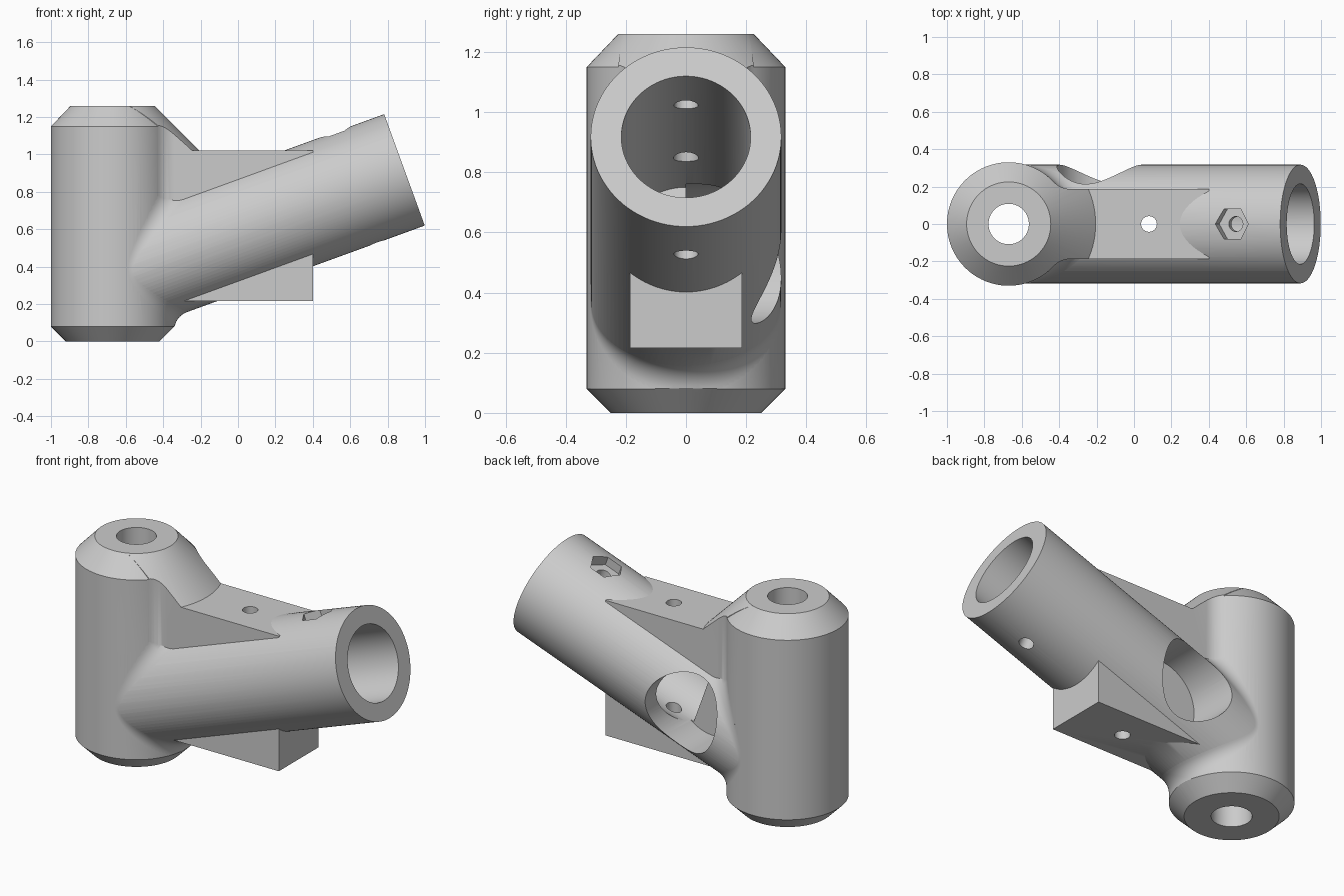
import bpy, bmesh, math
from mathutils import Vector, Matrix

if "Cube" in bpy.data.objects:
    bpy.data.objects.remove(bpy.data.objects["Cube"])

POST_X, POST_R, TUBE_R, BORE_R = -0.67, 0.33, 0.317, 0.215
TILT = math.radians(20)
AXIS = Vector((math.cos(TILT), 0, math.sin(TILT)))
NORMAL = Vector((-math.sin(TILT), 0, math.cos(TILT)))
TUBE_END = Vector((0.89, 0, 0.9175))

grey = bpy.data.materials.new("plain_grey")
grey.use_nodes = True
grey.diffuse_color = (0.6, 0.6, 0.6, 1)
grey.node_tree.nodes["Principled BSDF"].inputs["Base Color"].default_value = (0.6, 0.6, 0.6, 1)


def make(name, bm):
    bmesh.ops.recalc_face_normals(bm, faces=bm.faces)
    mesh = bpy.data.meshes.new(name)
    bm.to_mesh(mesh)
    bm.free()
    mesh.materials.append(grey)
    obj = bpy.data.objects.new(name, mesh)
    bpy.context.collection.objects.link(obj)
    return obj


def rod(name, start, end, radius, sides=96):
    """Cylinder or prism between two points."""
    start, end = Vector(start), Vector(end)
    bm = bmesh.new()
    turn = (end - start).to_track_quat('Z', 'Y').to_matrix().to_4x4()
    bmesh.ops.create_cone(bm, cap_ends=True, segments=sides, radius1=radius, radius2=radius,
                          depth=(end - start).length,
                          matrix=Matrix.Translation((start + end) / 2) @ turn)
    return make(name, bm)


def lathe(name, profile, sides=96):
    """Solid of revolution round the post axis."""
    bm = bmesh.new()
    rings = []
    for r, z in profile:
        rings.append([bm.verts.new((POST_X + r * math.cos(math.tau * i / sides),
                                    r * math.sin(math.tau * i / sides), z)) for i in range(sides)])
    for low, high in zip(rings, rings[1:]):
        for i in range(sides):
            j = (i + 1) % sides
            bm.faces.new((low[i], low[j], high[j], high[i]))
    bm.faces.new(rings[0])
    bm.faces.new(rings[-1])
    return make(name, bm)


def boolean(obj, other, operation):
    mod = obj.modifiers.new(operation, 'BOOLEAN')
    mod.operation, mod.object, mod.solver = operation, other, 'EXACT'
    bpy.context.view_layer.objects.active = obj
    bpy.ops.object.modifier_apply(modifier=mod.name)
    bpy.data.objects.remove(other)


def make_web(half=0.187, fillet=0.12, bottom=0.215, top=1.3):
    """Flat web whose sides curve into the post."""
    cy = half + fillet
    cx = POST_X + math.sqrt((POST_R + fillet) ** 2 - cy ** 2)
    first, last = -math.pi / 2, math.atan2(-cy, POST_X - cx) 
    side = [(0.4, half)]
    for i in range(9):
        a = first + (last - first) * i / 8
        side.append((cx + fillet * math.cos(a), cy + fillet * math.sin(a)))
    side.append((POST_X, 0.2))
    outline = side + [(x, -y) for x, y in reversed(side)]
    bm = bmesh.new()
    face = bm.faces.new([bm.verts.new((x, y, bottom)) for x, y in outline])
    grown = bmesh.ops.extrude_face_region(bm, geom=[face])["geom"]
    bmesh.ops.translate(bm, vec=(0, 0, top - bottom),
                        verts=[v for v in grown if isinstance(v, bmesh.types.BMVert)])
    return make("web", bm)


def make_fillet(radius=0.1, steps=96, arc=8):
    """Rolling-ball blend where the tube meets the post."""
    bm = bmesh.new()
    rings = []
    reach = TUBE_R + radius
    for s in range(steps):
        t = math.tau * s / steps
        y = reach * math.sin(t)
        dx = math.sqrt((POST_R + radius) ** 2 - y * y)
        x = POST_X + dx
        z = TUBE_END.z + (x - TUBE_END.x) * math.tan(TILT) + reach * math.cos(t) / math.cos(TILT)
        ball = Vector((x, y, z))
        to_post = Vector((-dx, -y, 0)).normalized()
        to_tube = -(NORMAL * math.cos(t) + Vector((0, math.sin(t), 0)))
        ring = []
        for i in range(arc + 1):
            ring.append(bm.verts.new(ball + radius * to_post.slerp(to_tube, i / arc)))
        depth = 1 / math.cos(to_post.angle(to_tube) / 2) + 0.3
        ring.append(bm.verts.new(ball + (to_post + to_tube).normalized() * radius * depth))
        rings.append(ring)
    for s in range(steps):
        a, b = rings[s], rings[(s + 1) % steps]
        for i in range(len(a)):
            j = (i + 1) % len(a)
            bm.faces.new((a[i], a[j], b[j], b[i]))
    return make("blend", bm)


# Upright post with chamfered ends
body = lathe("angled_tube_bracket", [(0.25, 0), (POST_R, 0.08), (POST_R, 1.15), (0.225, 1.26)])

# Web and blend, trimmed by the cones that carry on from the chamfers
for part in (make_web(), make_fillet()):
    envelope = lathe("envelope", [(0.25, 0), (0.45, 0.2), (2, 0.2), (2, 1.02), (0.465, 1.02), (0.225, 1.26)])
    boolean(part, envelope, 'INTERSECT')
    boolean(body, part, 'UNION')

# Sloping tube
tube_start = TUBE_END + AXIS * ((POST_X - TUBE_END.x) / AXIS.x)
boolean(body, rod("tube", tube_start, TUBE_END, TUBE_R), 'UNION')

# Bores, side window, bolt holes and nut pocket
bolt = TUBE_END - AXIS * 0.275
cutters = [
    rod("post_bore", (POST_X, 0, -0.1), (POST_X, 0, 1.4), 0.108, 64),
    rod("tube_bore", TUBE_END - AXIS * 1.08, TUBE_END + AXIS * 0.1, BORE_R),
    rod("window", (-0.18, 0, 0.53), (-0.18, 0.5, 0.53), 0.232),
    rod("web_hole", (0.08, 0, 0.1), (0.08, 0, 1.2), 0.042, 32),
    rod("bolt_hole", bolt - NORMAL * 0.5, bolt + NORMAL * 0.5, 0.04, 32),
]
# Hexagonal pocket with corners pointing along the tube
bm = bmesh.new()
ends = []
for height in (0.255, 0.45):
    ends.append([bm.verts.new(bolt + NORMAL * height + 0.094 * (AXIS * math.cos(k * math.pi / 3)
                 + Vector((0, math.sin(k * math.pi / 3), 0)))) for k in range(6)])
for k in range(6):
    bm.faces.new((ends[0][k], ends[0][k - 1], ends[1][k - 1], ends[1][k]))
bm.faces.new(ends[0])
bm.faces.new(ends[1])
cutters.append(make("nut_pocket", bm))

for cutter in cutters:
    boolean(body, cutter, 'DIFFERENCE')

# Smooth curved walls, crisp machined edges
bpy.ops.object.select_all(action='DESELECT')
body.select_set(True)
bpy.context.view_layer.objects.active = body
bpy.ops.object.shade_smooth_by_angle(angle=math.radians(25))
